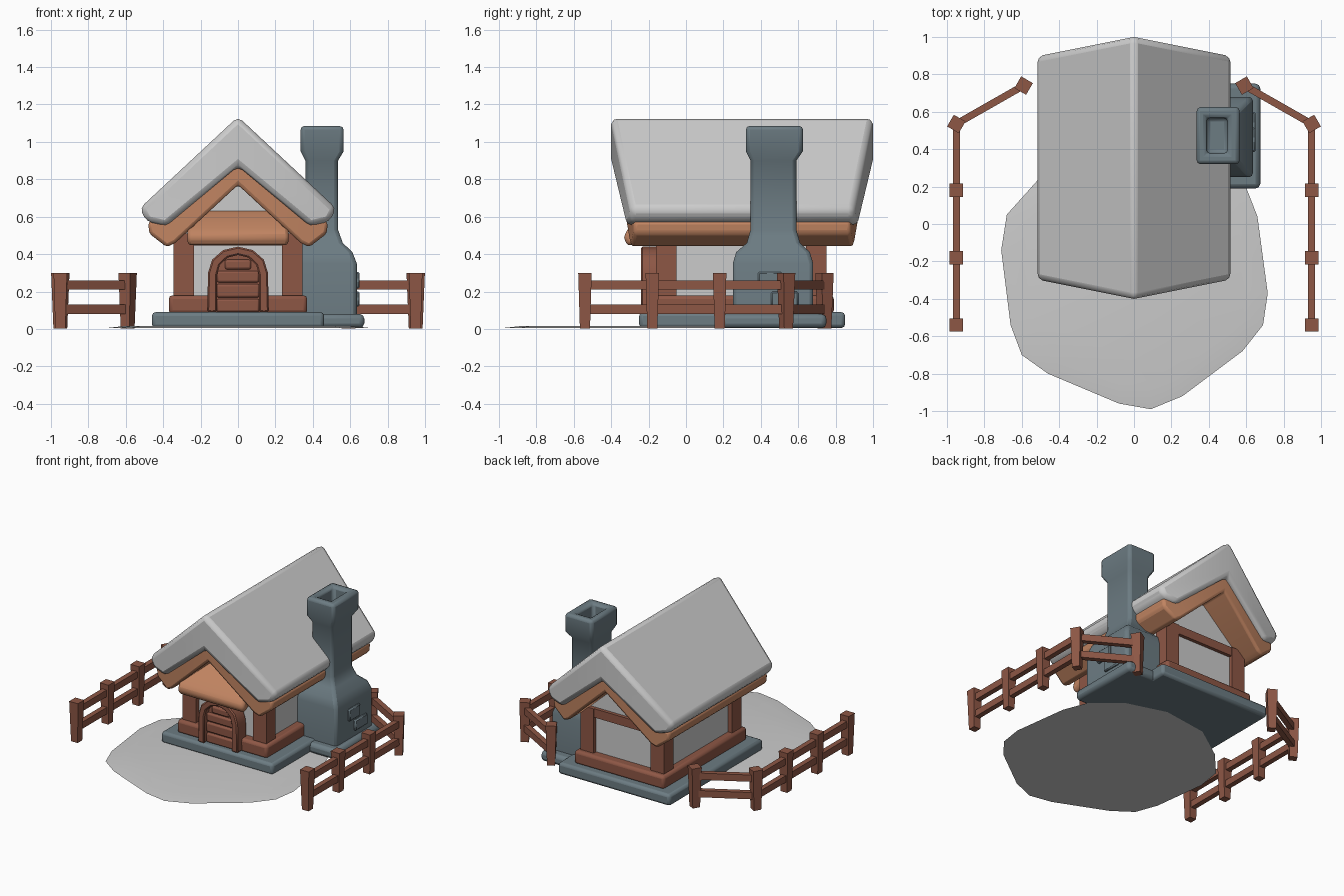
import bpy, math
from mathutils import Matrix, Vector

if "Cube" in bpy.data.objects:
    bpy.data.objects.remove(bpy.data.objects["Cube"])


def material(name, rgb):
    m = bpy.data.materials.new(name)
    m.diffuse_color = (*rgb, 1)
    m.use_nodes = True
    m.node_tree.nodes["Principled BSDF"].inputs["Base Color"].default_value = m.diffuse_color
    return m


WOOD = material("dark_wood", (0.27, 0.095, 0.06))
TRIM = material("light_wood", (0.53, 0.23, 0.12))
STONE = material("stone", (0.15, 0.20, 0.225))
CY = 0.30  # middle of the house in y


def make(name, verts, faces, mat=None, bevel=0, segs=2, smooth=True, matrix=None):
    me = bpy.data.meshes.new(name)
    me.from_pydata([tuple(v) for v in verts], [], faces)
    ob = bpy.data.objects.new(name, me)
    bpy.context.collection.objects.link(ob)
    if matrix:
        ob.matrix_world = matrix
    if mat:
        me.materials.append(mat)
    bpy.ops.object.select_all(action='DESELECT')
    ob.select_set(True)
    bpy.context.view_layer.objects.active = ob
    bpy.ops.object.mode_set(mode='EDIT')
    bpy.ops.mesh.select_all(action='SELECT')
    bpy.ops.mesh.normals_make_consistent(inside=False)
    bpy.ops.object.mode_set(mode='OBJECT')
    if bevel:
        b = ob.modifiers.new("bevel", 'BEVEL')
        b.width, b.segments = bevel, segs
        b.limit_method, b.angle_limit = 'ANGLE', math.radians(35)
    if smooth:
        bpy.ops.object.shade_smooth_by_angle(angle=math.radians(40))
    return ob


def loft(name, sections, mat=None, bevel=0, segs=2, smooth=True, matrix=None):
    """Stack of rectangles (x0, x1, y0, y1, z)."""
    v = []
    for x0, x1, y0, y1, z in sections:
        v += [(x0, y0, z), (x1, y0, z), (x1, y1, z), (x0, y1, z)]
    f = [(3, 2, 1, 0), tuple(len(v) - 4 + i for i in range(4))]
    for s in range(0, len(v) - 4, 4):
        f += [(s + i, s + (i + 1) % 4, s + 4 + (i + 1) % 4, s + 4 + i) for i in range(4)]
    return make(name, v, f, mat, bevel, segs, smooth, matrix)


def box(name, x0, x1, y0, y1, z0, z1, mat=None, bevel=0, segs=2, smooth=True, matrix=None):
    return loft(name, [(x0, x1, y0, y1, z0), (x0, x1, y0, y1, z1)], mat, bevel, segs, smooth, matrix)


def prism(name, pts, axis, a, b, mat=None, bevel=0, segs=2, smooth=True):
    n = len(pts)
    v = [(t, p, q) if axis == 'x' else (p, t, q) for t in (a, b) for p, q in pts]
    f = [tuple(range(n)), tuple(range(2 * n - 1, n - 1, -1))]
    f += [(i, (i + 1) % n, n + (i + 1) % n, n + i) for i in range(n)]
    return make(name, v, f, mat, bevel, segs, smooth)


def gable_slab(name, half, reach, lean, mat, bevel, segs):
    """Half profile from top ridge to inner ridge, mirrored; ends lean outward at the ridge."""
    m = len(half)
    ring = half + [(-x, z) for x, z in half[-2:0:-1]]
    n = len(ring)
    v = [(x, CY + s * (reach - lean * abs(x)), z) for s in (-1, 1) for x, z in ring]
    f = [(i, (i + 1) % n, n + (i + 1) % n, n + i) for i in range(n)]
    for o in (0, n):
        f.append(tuple(o + i for i in range(m)))
        f.append(tuple(o + i % n for i in range(m - 1, n + 1)))
    return make(name, v, f, mat, bevel, segs)


# Ground patch, slightly domed
outline = [(0.09, -0.99), (0.26, -0.92), (0.58, -0.68), (0.69, -0.54), (0.715, -0.37), (0.66, 0.04),
           (0.59, 0.22), (0.4, 0.38), (0.1, 0.47), (-0.25, 0.42), (-0.51, 0.24), (-0.68, 0.05),
           (-0.71, -0.14), (-0.66, -0.54), (-0.6, -0.70), (-0.46, -0.80), (-0.08, -0.96)]
n = len(outline)
gv = [(x, y, 0.004) for x, y in outline] + [(x * 0.85, -0.25 + (y + 0.25) * 0.85, 0.016) for x, y in outline]
gf = [tuple(range(n))[::-1], tuple(range(n, 2 * n))]
gf += [(i, (i + 1) % n, n + (i + 1) % n, n + i) for i in range(n)]
make("ground_patch", gv, gf)

# Foundation, sill and walls
box("foundation", -0.46, 0.46, -0.25, 0.85, 0.005, 0.09, STONE, 0.02)
box("chimney_slab", 0.30, 0.675, 0.19, 0.75, 0.005, 0.08, STONE, 0.025)
box("sill", -0.37, 0.37, -0.19, 0.79, 0.08, 0.18, WOOD, 0.02)
prism("walls", [(-0.31, 0.1), (0.31, 0.1), (0.31, 0.52), (0, 0.80), (-0.31, 0.52)], 'y', -0.12, 0.72, smooth=False)
for sx in (-1, 1):
    for y0 in (-0.16, 0.64):
        xs = sorted((sx * 0.235, sx * 0.345))
        box("corner_post", *xs, y0, y0 + 0.11, 0.16, 0.51, WOOD, smooth=False)
for y in (-0.15, 0.685):
    box("cross_beam", -0.25, 0.25, y, y + 0.06, 0.445, 0.51, WOOD, smooth=False)

# Roof layers
gable_slab("roof_trim", [(0, 0.92), (0.40, 0.58), (0.48, 0.575), (0.475, 0.51), (0.38, 0.437),
                         (0.335, 0.46), (0, 0.77)], 0.655, 0.16, TRIM, 0.018, 2)
gable_slab("roof", [(0, 1.135), (0.525, 0.645), (0.49, 0.575), (0.385, 0.55), (0, 0.87)],
           0.70, 0.2, None, 0.03, 2)

# Porch roof over the door
prism("porch_roof", [(-0.11, 0.64), (-0.31, 0.535), (-0.335, 0.49), (-0.31, 0.44), (-0.11, 0.54)],
      'x', -0.27, 0.27, TRIM, 0.02)


# Arched door frame and plank door
def arch(w, spring, top, steps=6):
    return [(w * math.cos(math.pi * i / steps), spring + (top - spring) * math.sin(math.pi * i / steps))
            for i in range(steps + 1)]


outer, inner = arch(0.16, 0.30, 0.44), arch(0.112, 0.29, 0.395)
prism("door_frame", [(0.165, 0.09)] + outer + [(-0.165, 0.09), (-0.112, 0.09)] + inner[::-1] + [(0.112, 0.09)],
      'y', -0.24, -0.13, WOOD, 0.008, 1)
prism("door_back", [(0.12, 0.09)] + arch(0.12, 0.29, 0.40) + [(-0.12, 0.09)], 'y', -0.195, -0.12, WOOD, smooth=False)
for z0, z1, w in ((0.09, 0.16, 0.115), (0.168, 0.24, 0.115), (0.248, 0.31, 0.113), (0.318, 0.37, 0.07)):
    box("door_plank", -w, w, -0.213, -0.15, z0, z1, WOOD, 0.012)

# Chimney with hollow top and raised stones
body, shaft = (0.30, 0.635, 0.25, 0.68), (0.36, 0.535, 0.345, 0.59)
cap, hole = (0.335, 0.565, 0.32, 0.625), (0.388, 0.50, 0.378, 0.567)
loft("chimney", [(*body, 0.05), (*body, 0.35), (0.315, 0.612, 0.268, 0.662, 0.41),
                 (0.345, 0.56, 0.325, 0.61, 0.46), (*shaft, 0.53), (*shaft, 0.90), (*cap, 0.95),
                 (*cap, 1.085), (*hole, 1.085), (*hole, 0.92)], STONE, 0.02)
for y0, y1, z0, z1 in ((0.385, 0.515, 0.215, 0.305), (0.455, 0.60, 0.12, 0.20)):
    box("chimney_stone", 0.60, 0.65, y0, y1, z0, z1, STONE, 0.008, 1)

# Fence on both sides: tapered posts joined by two rails
for s in (-1, 1):
    path = [(s * 0.95, -0.54), (s * 0.95, -0.18), (s * 0.95, 0.18), (s * 0.95, 0.535), (s * 0.59, 0.74)]
    for i, (x, y) in enumerate(path):
        turn = s * math.radians(30) if i >= 3 else 0
        loft("fence_post", [(-0.027, 0.027, -0.027, 0.027, 0.002), (-0.036, 0.036, -0.036, 0.036, 0.30)],
             WOOD, smooth=False, matrix=Matrix.Translation((x, y, 0)) @ Matrix.Rotation(turn, 4, 'Z'))
    for p, q in zip(path, path[1:]):
        d = Vector(q) - Vector(p)
        mat4 = Matrix.Translation((*p, 0)) @ Matrix.Rotation(math.atan2(d.y, d.x), 4, 'Z')
        for z in (0.08, 0.21):
            box("fence_rail", 0, d.length, -0.019, 0.019, z, z + 0.05, WOOD, smooth=False, matrix=mat4)
